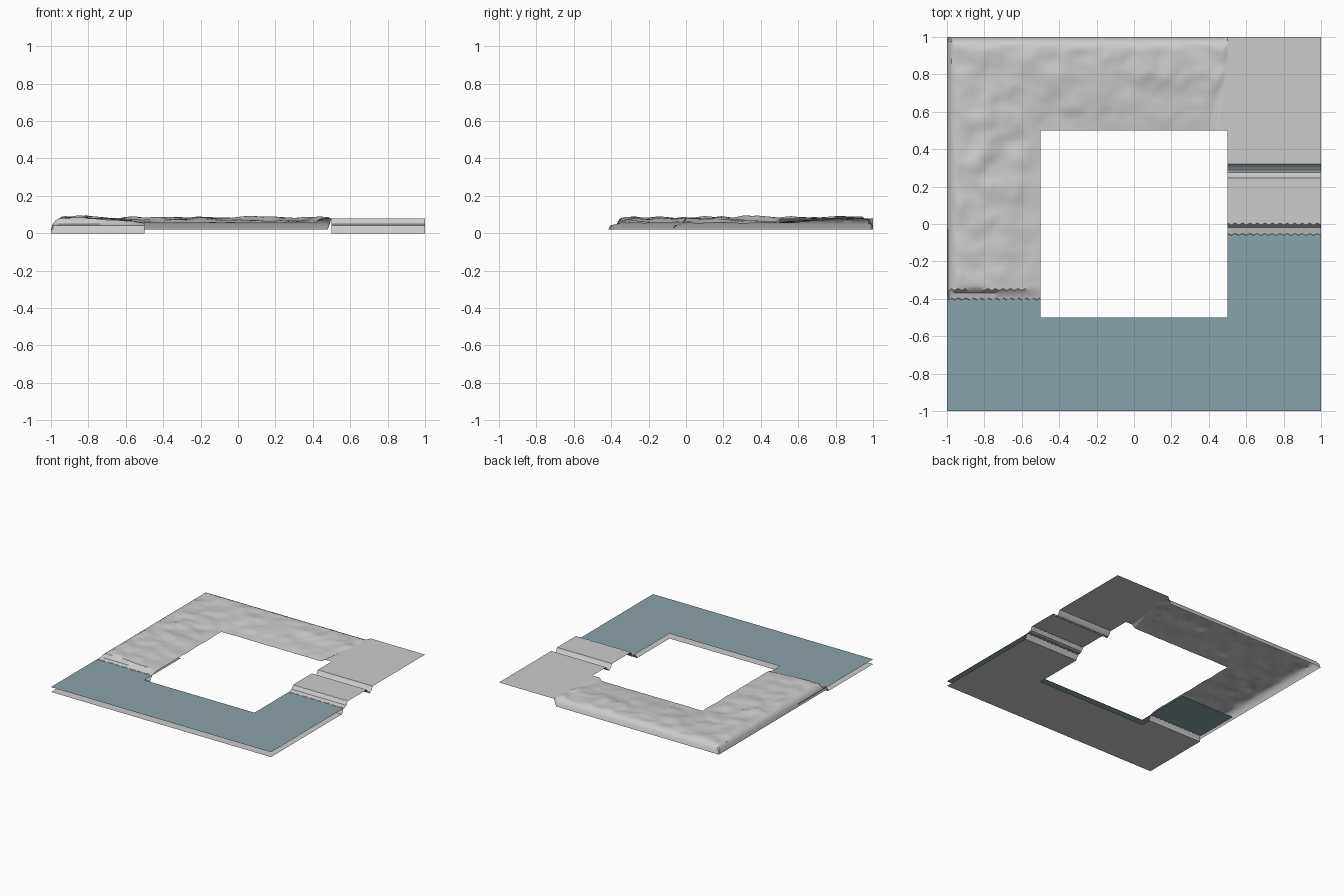
import bpy, bmesh
from mathutils import noise, Vector

if "Cube" in bpy.data.objects:
    bpy.data.objects.remove(bpy.data.objects["Cube"])


def material(name, rgb):
    m = bpy.data.materials.new(name)
    m.diffuse_color = (*rgb, 1)
    m.use_nodes = True
    m.node_tree.nodes["Principled BSDF"].inputs["Base Color"].default_value = m.diffuse_color
    return m


STONE = material("stone grey", (0.60, 0.60, 0.60))
WATER = material("water blue grey", (0.26, 0.365, 0.405))


def interp(points, v):
    """Piecewise linear lookup through (v, value) points."""
    if v <= points[0][0]:
        return points[0][1]
    for (a, p), (b, q) in zip(points, points[1:]):
        if v <= b:
            return p + (q - p) * (v - a) / (b - a)
    return points[-1][1]


def steps(a, b, n):
    return [a + (b - a) * i / n for i in range(n + 1)]


def sheet(name, xs, ys, height, mat, keep=lambda x, y: True, teeth=()):
    """Open height-field sheet; rows in teeth are zigzagged along y."""
    bm = bmesh.new()
    grid = {}

    def vert(i, j):
        if (i, j) not in grid:
            x, y = xs[i], ys[j]
            shift = 0.005 * (-1) ** i if y in teeth else 0
            grid[i, j] = bm.verts.new((x, y + shift, height(x, y)))
        return grid[i, j]

    for i in range(len(xs) - 1):
        for j in range(len(ys) - 1):
            if keep((xs[i] + xs[i + 1]) / 2, (ys[j] + ys[j + 1]) / 2):
                bm.faces.new([vert(i, j), vert(i + 1, j),
                              vert(i + 1, j + 1), vert(i, j + 1)])
    mesh = bpy.data.meshes.new(name)
    bm.to_mesh(mesh)
    bm.free()
    mesh.materials.append(mat)
    ob = bpy.data.objects.new(name, mesh)
    bpy.context.collection.objects.link(ob)
    bpy.context.view_layer.objects.active = ob
    ob.select_set(True)
    bpy.ops.object.shade_smooth_by_angle(angle=0.6)
    ob.select_set(False)
    return ob


def outside_hole(x, y):
    return not (abs(x) < 0.5 and abs(y) < 0.5)


# Rough highland: bumpy L-shaped plateau with rounded outer cliff and a shore
LEFT_SHORE = [(-0.42, 0.0), (-0.415, 0.02), (-0.40, 0.042),
              (-0.37, 0.05), (-0.35, 0.078), (-0.33, 0.11)]
RIM = [(0, 0.02), (0.01, 0.05), (0.025, 0.07), (0.055, 0.085), (0.09, 0.12)]
PLATEAU = [(0, 0.083), (0.2, 0.083), (0.38, 0.068), (0.5, 0.055)]
FLAT = 0.078


def rough(x, y):
    d = min(x + 1, 1 - y)
    bump = noise.noise(Vector((x * 8, y * 8, 3))) * 0.015
    bump += noise.noise(Vector((x * 17, y * 17, 9))) * 0.005
    z = interp(PLATEAU, d) + bump * interp([(0, 1), (0.35, 1), (0.5, 0.3)], d)
    z = min(z, interp(RIM, d), interp(LEFT_SHORE, y))
    # step up to the flat land along a slanting line
    edge = interp([(0.5, 0.415), (0.7, 0.45), (0.85, 0.48)], y)
    t = min(max((x - edge) / 0.02, 0), 1)
    return z + (FLAT - z) * t


rim_x = [-1, -0.99, -0.975, -0.96]
shore_y = [-0.42, -0.415, -0.40, -0.37, -0.35, -0.33]
sheet("rough_highland",
      rim_x + steps(-0.94, -0.5, 22) + steps(-0.48, 0.40, 44)
      + steps(0.41, 0.5, 9),
      shore_y + steps(-0.31, 0.49, 40) + steps(0.5, 0.94, 22)
      + [0.96, 0.975, 0.99, 1],
      rough, STONE,
      keep=lambda x, y: x < -0.5 or y > 0.5, teeth=(-0.40, -0.35))

# Flat land: level ground with a ditch and a stepped shore
BANK = [(-0.08, 0.0), (-0.07, 0.02), (-0.055, 0.042), (-0.02, 0.05),
        (0.0, FLAT), (0.245, FLAT), (0.26, 0.05), (0.275, 0.041),
        (0.283, 0.034), (0.291, 0.041), (0.306, 0.05), (0.322, FLAT),
        (0.5, FLAT), (1.0, FLAT)]
sheet("flat_land", steps(0.5, 1, 25), [p[0] for p in BANK],
      lambda x, y: interp(BANK, y), STONE, teeth=(-0.055, 0.0))

# Sea floor on the ground plane, ending at the two shores
sheet("sea_floor", [-1, -0.5, 0.5, 1], [-1, -0.5, -0.42, -0.08],
      lambda x, y: 0, STONE,
      keep=lambda x, y: y < -0.5 or x > 0.5 or (x < -0.5 and y < -0.42))

# Sea surface, running a little under the land
sheet("sea_surface", [-1, -0.5, 0.5, 1], [-1, -0.5, -0.04, -0.03],
      lambda x, y: 0.04, WATER, keep=outside_hole)

# Stream along the ditch
sheet("stream", [0.5, 1], [0.273, 0.293], lambda x, y: 0.04, WATER)
